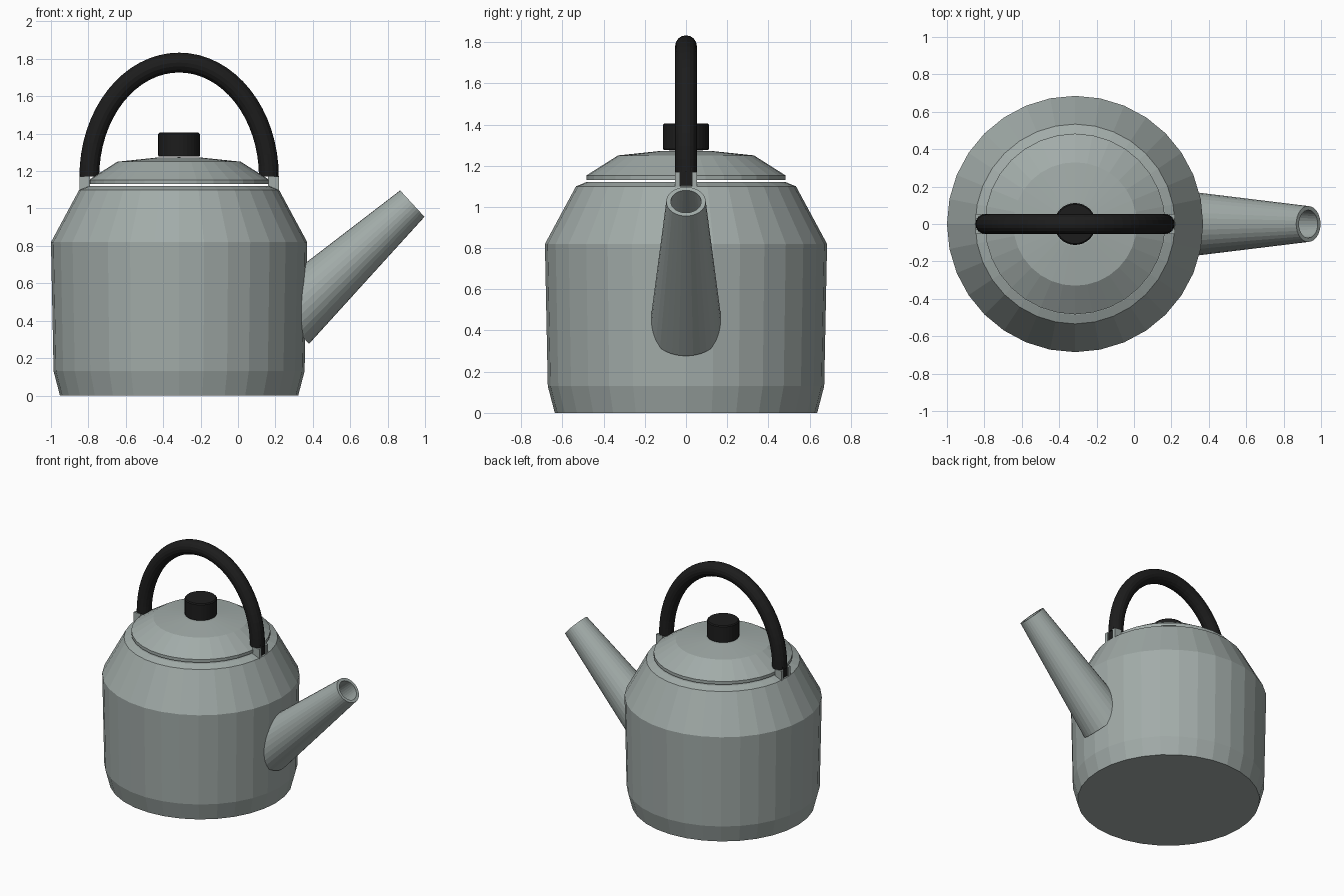
import bpy, bmesh, math
from mathutils import Vector, Matrix

if "Cube" in bpy.data.objects:
    bpy.data.objects.remove(bpy.data.objects["Cube"])

CX = -0.315   # axis of the kettle body
SIDES = 32

def material(name, rgb):
    m = bpy.data.materials.new(name)
    m.diffuse_color = (*rgb, 1)
    m.use_nodes = True
    m.node_tree.nodes["Principled BSDF"].inputs["Base Color"].default_value = m.diffuse_color
    return m

steel = material("grey steel", (0.36, 0.41, 0.395))
black = material("black plastic", (0.012, 0.012, 0.012))

def finish(name, bm, mat):
    bmesh.ops.remove_doubles(bm, verts=bm.verts, dist=1e-5)
    bmesh.ops.recalc_face_normals(bm, faces=bm.faces)
    me = bpy.data.meshes.new(name)
    bm.to_mesh(me)
    bm.free()
    me.materials.append(mat)
    ob = bpy.data.objects.new(name, me)
    bpy.context.collection.objects.link(ob)
    return ob

def lathe(name, profile, mat, matrix=Matrix.Translation((CX, 0, 0)), sides=SIDES):
    """Revolve (radius, height) points; zero radius closes the shape."""
    bm = bmesh.new()
    rings = []
    for r, z in profile:
        if r == 0:
            rings.append([bm.verts.new((0, 0, z))] * sides)
        else:
            rings.append([bm.verts.new((r * math.cos(i * math.tau / sides),
                                        r * math.sin(i * math.tau / sides), z))
                          for i in range(sides)])
    for a, b in zip(rings, rings[1:]):
        for i in range(sides):
            j = (i + 1) % sides
            bm.faces.new(list(dict.fromkeys((a[i], a[j], b[j], b[i]))))
    bm.transform(matrix)
    return finish(name, bm, mat)

def box(name, lo, hi, mat):
    lo, hi = Vector(lo), Vector(hi)
    bm = bmesh.new()
    bmesh.ops.create_cube(bm, size=1)
    bm.transform(Matrix.Translation((lo + hi) / 2) @ Matrix.Diagonal((*(hi - lo), 1)))
    return finish(name, bm, mat)

# Body, lid and knob
lathe("body", [(0, 0), (0.637, 0), (0.671, 0.13), (0.685, 0.82),
               (0.534, 1.10), (0.485, 1.12), (0, 1.12)], steel)
lathe("lid", [(0, 1.13), (0.483, 1.13), (0.483, 1.153), (0.33, 1.25),
              (0.12, 1.272), (0, 1.274)], steel)
lathe("knob", [(0, 1.277), (0.108, 1.277), (0.112, 1.283), (0.112, 1.398),
               (0.105, 1.405), (0, 1.405)], black)

# Hollow tapered spout, leaning out from the side of the body
axis = Vector((0.736, 0, 0.677))
tip = Vector((0.932, 0, 1.026))
length = 0.914
frame = Matrix.Translation(tip - axis * length) @ axis.to_track_quat('Z', 'Y').to_matrix().to_4x4()
lathe("spout", [(0, 0), (0.178, 0), (0.096, length), (0.074, length),
                (0.13, 0.25), (0, 0.25)], steel, frame)

# Arched handle: a round tube swept along a half ellipse
STEPS, RING, TUBE = 32, 16, 0.053
A, H, Z0 = 0.48, 0.61, 1.17
bm = bmesh.new()
rings = []
for k in range(STEPS + 1):
    t = math.pi * k / STEPS
    c = Vector((CX + A * math.cos(t), 0, Z0 + H * math.sin(t)))
    out = Vector((H * math.cos(t), 0, A * math.sin(t))).normalized()
    rings.append([bm.verts.new(c + TUBE * (math.cos(s * math.tau / RING) * out
                  + math.sin(s * math.tau / RING) * Vector((0, 1, 0))))
                  for s in range(RING)])
for a, b in zip(rings, rings[1:]):
    for s in range(RING):
        bm.faces.new((a[s], a[(s + 1) % RING], b[(s + 1) % RING], b[s]))
bm.faces.new(rings[0])
bm.faces.new(rings[-1])
finish("handle", bm, black)

# Forked brackets with a dark tongue between the prongs
for sx, side in ((-1, "left"), (1, "right")):
    x0, x1 = sorted((CX + sx * 0.475, CX + sx * 0.533))
    for sy, end in ((-1, "front"), (1, "back")):
        y0, y1 = sorted((sy * 0.028, sy * 0.053))
        box(f"bracket_{side}_{end}", (x0, y0, 1.09), (x1, y1, 1.17), steel)
    x0, x1 = sorted((CX + sx * 0.485, CX + sx * 0.525))
    box(f"handle_tongue_{side}", (x0, -0.028, 1.095), (x1, 0.028, 1.19), black)
